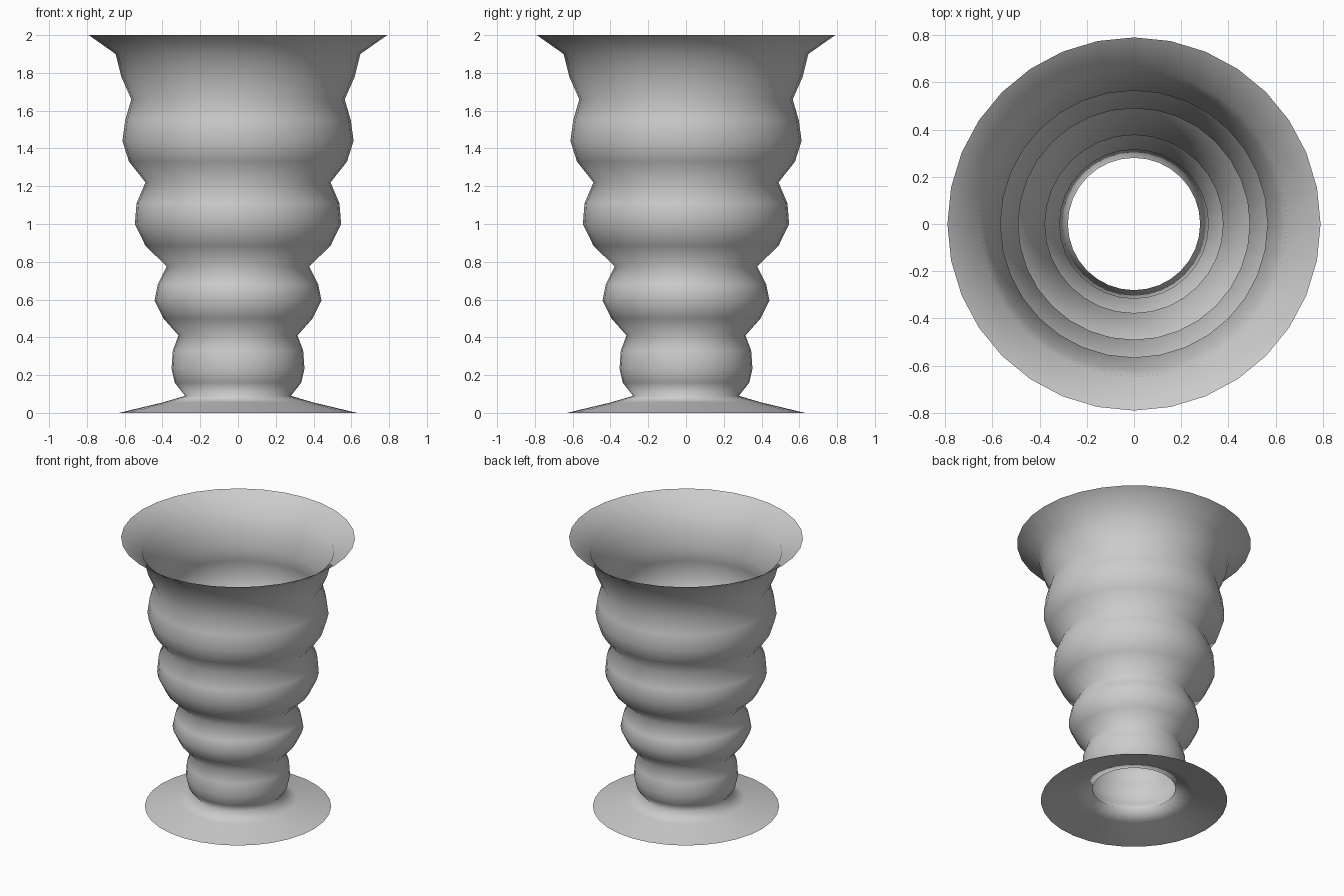
import bpy, bmesh
from math import sin, cos, tau

if "Cube" in bpy.data.objects:
    bpy.data.objects.remove(bpy.data.objects["Cube"])

SIDES = 32

# Vase outline (radius, height): flared foot, four bulges, flared rim
profile = [
    (0.63, 0.0), (0.40, 0.055), (0.28, 0.09),
    (0.335, 0.16), (0.352, 0.235), (0.345, 0.33), (0.315, 0.41),
    (0.395, 0.50), (0.442, 0.595), (0.425, 0.68), (0.377, 0.775),
    (0.49, 0.885), (0.546, 1.0), (0.537, 1.11), (0.49, 1.22),
    (0.577, 1.33), (0.612, 1.44), (0.597, 1.55), (0.565, 1.66),
    (0.618, 1.78), (0.648, 1.90), (0.79, 2.0),
]

# Vase body: one thin sheet, open at both ends
bm = bmesh.new()
rings = [[bm.verts.new((r * cos(tau * i / SIDES), r * sin(tau * i / SIDES), z))
          for i in range(SIDES)] for r, z in profile]
for low, high in zip(rings, rings[1:]):
    for i in range(SIDES):
        j = (i + 1) % SIDES
        face = bm.faces.new((low[i], low[j], high[j], high[i]))
        face.smooth = True

mesh = bpy.data.meshes.new("vase")
bm.to_mesh(mesh)
bm.free()
vase = bpy.data.objects.new("vase", mesh)
bpy.context.collection.objects.link(vase)
